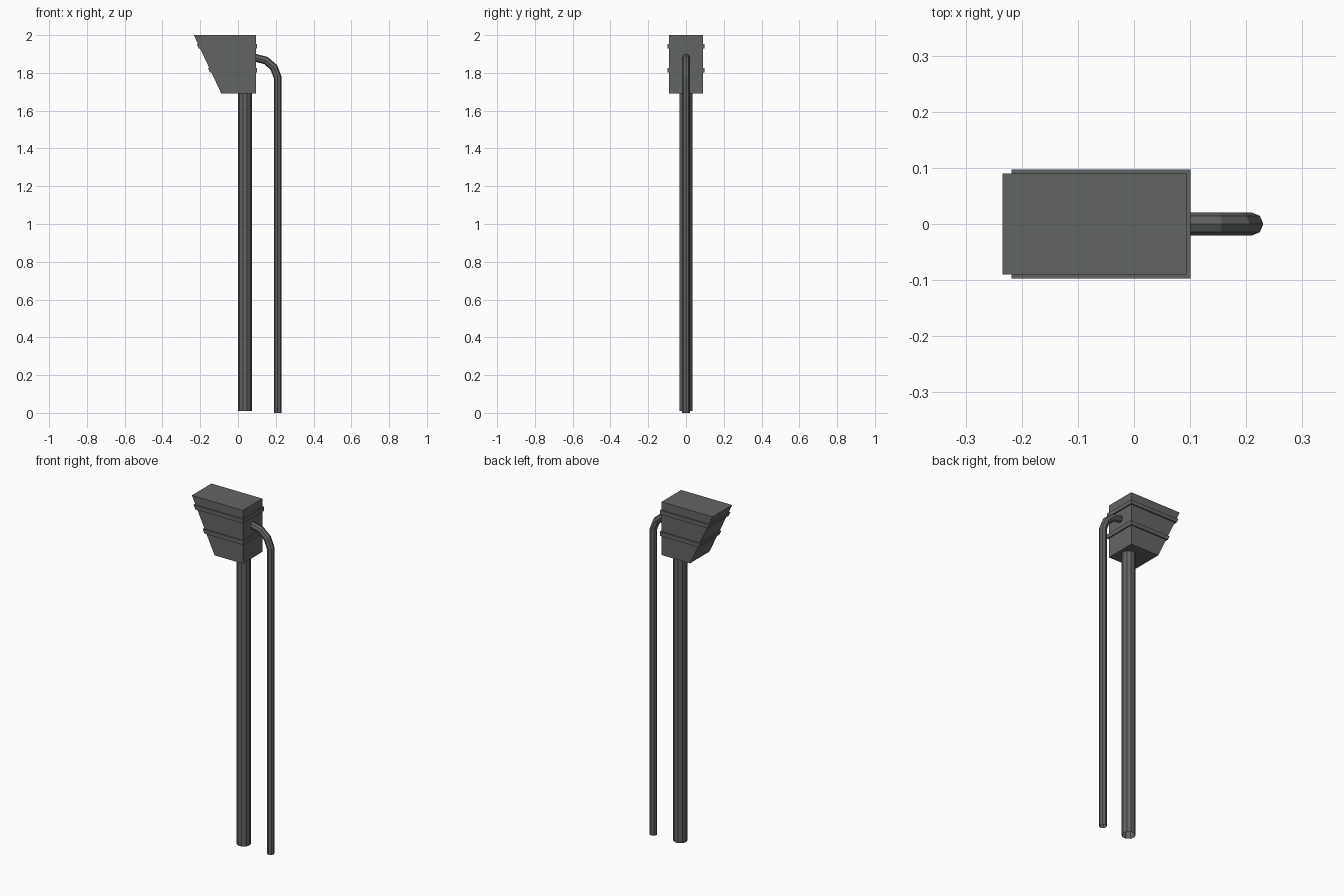
import bpy, bmesh, math
from mathutils import Vector

if "Cube" in bpy.data.objects:
    bpy.data.objects.remove(bpy.data.objects["Cube"])

metal = bpy.data.materials.new("dark grey metal")
metal.diffuse_color = (0.123, 0.131, 0.129, 1)
metal.use_nodes = True
metal.node_tree.nodes["Principled BSDF"].inputs["Base Color"].default_value = metal.diffuse_color

BACK, HALF = 0.094, 0.09      # flat back wall x, half depth
Z0, Z1 = 1.69, 2.0            # hopper bottom and top


def finish(bm, name):
    bmesh.ops.recalc_face_normals(bm, faces=bm.faces)
    me = bpy.data.meshes.new(name)
    bm.to_mesh(me)
    bm.free()
    me.materials.append(metal)
    ob = bpy.data.objects.new(name, me)
    bpy.context.collection.objects.link(ob)
    return ob


def slope(z):
    # x of the slanted hopper wall at height z
    return -0.088 + (z - Z0) / (Z1 - Z0) * (-0.234 + 0.088)


def loft(bm, rings, caps=True):
    n = len(rings[0])
    vs = [[bm.verts.new(p) for p in r] for r in rings]
    for a, b in zip(vs, vs[1:]):
        for i in range(n):
            j = (i + 1) % n
            bm.faces.new((a[i], a[j], b[j], b[i]))
    if caps:
        bm.faces.new(vs[0])
        bm.faces.new(vs[-1])


def hopper_ring(z, out=0.0):
    l, r, h = slope(z) - out, BACK + out, HALF + out
    return [(l, -h, z), (r, -h, z), (r, h, z), (l, h, z)]


def pipe(name, path, radius, sides, turn=0.0):
    # sweep a polygon along a path lying in the xz plane
    pts = [Vector((x, 0, z)) for x, z in path]
    rings = []
    for k, p in enumerate(pts):
        d1 = (p - pts[k - 1]).normalized() if k else None
        d2 = (pts[k + 1] - p).normalized() if k < len(pts) - 1 else None
        t = ((d1 or d2) + (d2 or d1)).normalized()
        side = Vector((0, 1, 0)).cross(t)
        stretch = 1 / t.dot(d1 or d2)
        ring = []
        for i in range(sides):
            a = turn + math.tau * i / sides
            ring.append(p + side * (radius * stretch * math.cos(a))
                        + Vector((0, radius * math.sin(a), 0)))
        rings.append(ring)
    bm = bmesh.new()
    loft(bm, rings, caps=False)
    finish(bm, name)


# Rainwater hopper head
bm = bmesh.new()
loft(bm, [hopper_ring(Z0), hopper_ring(Z1)])
finish(bm, "hopper_head")

# Raised bands around the hopper
for name, z in (("lower_band", 1.815), ("upper_band", 1.94)):
    bm = bmesh.new()
    loft(bm, [hopper_ring(z - 0.012, 0.007), hopper_ring(z + 0.012, 0.007)])
    finish(bm, name)

# Main downpipe
pipe("downpipe", [(0.037, 0.01), (0.037, 1.70)], 0.037, 10)

# Thin side pipe bending into the hopper
pipe("side_pipe", [(0.21, 0), (0.21, 1.777), (0.189, 1.83), (0.147, 1.866),
                   (0.08, 1.883)], 0.0205, 8)
